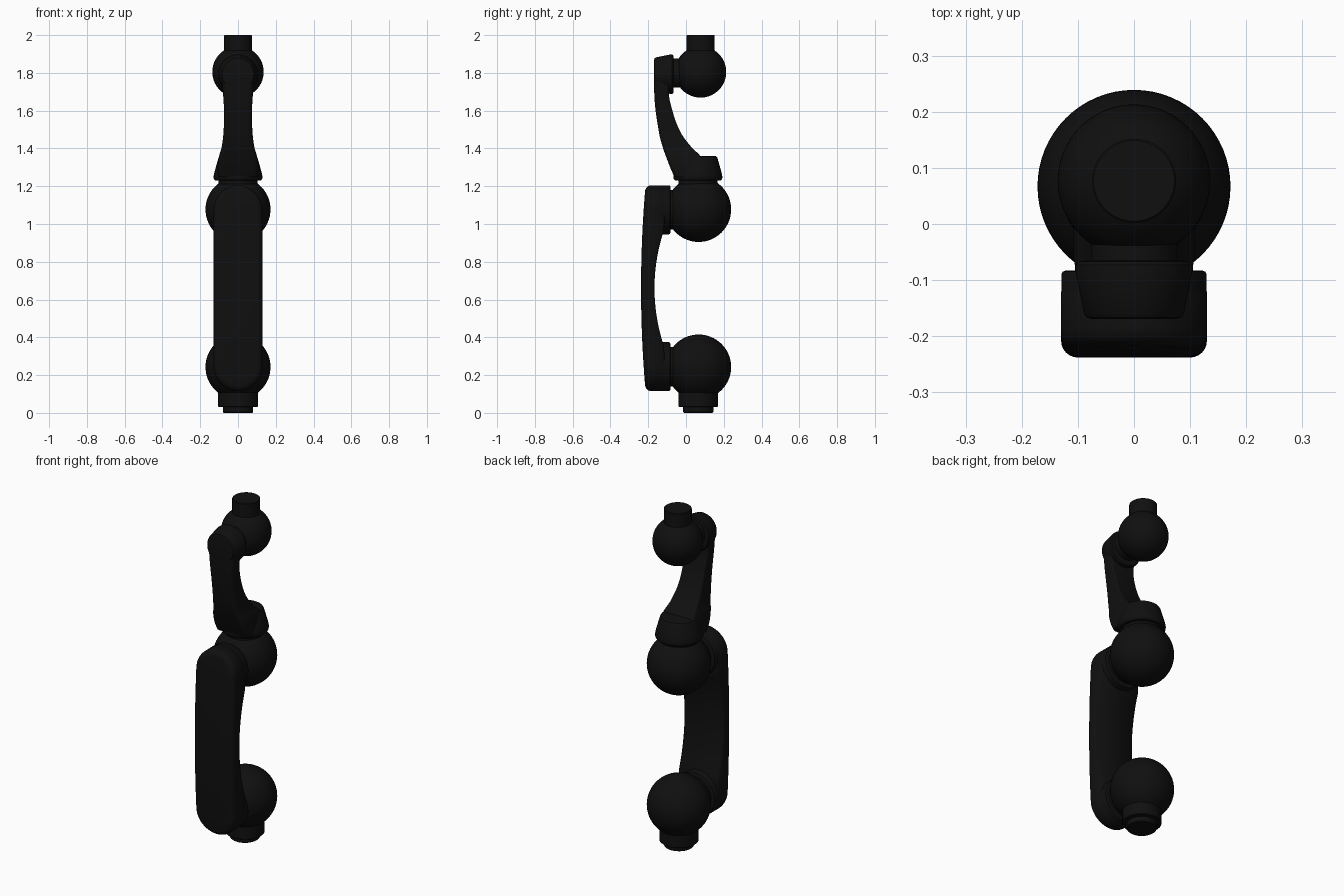
import bpy, bmesh, math

if "Cube" in bpy.data.objects:
    bpy.data.objects.remove(bpy.data.objects["Cube"])

black = bpy.data.materials.new("black_plastic")
black.diffuse_color = (0.005, 0.005, 0.005, 1)
black.use_nodes = True
black.node_tree.nodes["Principled BSDF"].inputs["Base Color"].default_value = black.diffuse_color


def finish(name, bm, angle=35):
    bmesh.ops.recalc_face_normals(bm, faces=bm.faces)
    me = bpy.data.meshes.new(name)
    bm.to_mesh(me)
    bm.free()
    ob = bpy.data.objects.new(name, me)
    bpy.context.collection.objects.link(ob)
    me.materials.append(black)
    bpy.ops.object.select_all(action='DESELECT')
    ob.select_set(True)
    bpy.context.view_layer.objects.active = ob
    bpy.ops.object.shade_smooth_by_angle(angle=math.radians(angle))
    return ob


def bridge(bm, a, b):
    n = len(a)
    for i in range(n):
        bm.faces.new((a[i], a[(i + 1) % n], b[(i + 1) % n], b[i]))


def lathe(name, profile, origin, axis='Z', n=64):
    """Closed solid turned from (radius, height) pairs about Z or Y."""
    bm = bmesh.new()
    ox, oy, oz = origin
    rings = []
    for r, h in profile:
        ring = []
        for i in range(n):
            a = 2 * math.pi * i / n
            u, v = r * math.cos(a), r * math.sin(a)
            p = (u, v, h) if axis == 'Z' else (u, h, v)
            ring.append(bm.verts.new((ox + p[0], oy + p[1], oz + p[2])))
        rings.append(ring)
    for a, b in zip(rings, rings[1:]):
        bridge(bm, a, b)
    bm.faces.new(rings[0])
    bm.faces.new(rings[-1])
    return finish(name, bm)


def ball(name, y, z, r):
    bm = bmesh.new()
    bmesh.ops.create_uvsphere(bm, u_segments=64, v_segments=32, radius=r)
    bmesh.ops.translate(bm, verts=bm.verts, vec=(0, y, z))
    return finish(name, bm)


# Joint balls
ball("base_joint", 0.067, 0.243, 0.172)
ball("middle_joint", 0.067, 1.077, 0.172)
ball("top_joint", 0.077, 1.805, 0.136)

# Base and top mounting stubs
lathe("base_mount", [(0.075, 0), (0.08, 0.004), (0.08, 0.032), (0.102, 0.032),
                     (0.105, 0.035), (0.105, 0.15)], (0, 0.065, 0))
lathe("top_mount", [(0.075, 1.87), (0.075, 1.997), (0.072, 2.0)], (0, 0.077, 0))

# Lower link: round pads and collars facing the two balls
R, Z0, Z1 = 0.13, 0.245, 1.075
for tag, z in (("bottom", Z0), ("top", Z1)):
    lathe(f"lower_link_pad_{tag}", [(R - .0005, -0.18), (R - .0005, -0.09), (R - .003, -0.085),
                                    (R - .008, -0.083)], (0, 0, z), 'Y')
    lathe(f"lower_link_collar_{tag}", [(0.105, -0.1), (0.105, 0.0)], (0, 0, z), 'Y')


# Lower link: bowed stadium-shaped arm with rounded front rim
def front_y(z):
    return -0.238 + 0.024 * ((z - 0.66) / 0.545) ** 2


def back_y(z):
    return min(-0.115, -0.167 + 0.043 * ((z - 0.66) / 0.285) ** 2)


def half_outline(r):
    pts = []
    for i in range(1, 17):
        a = -math.pi / 2 + math.pi / 2 * (i - 0.5) / 16
        pts.append((r * math.cos(a), Z0 + r * math.sin(a)))
    pts += [(r, Z0 + (Z1 - Z0) * i / 24) for i in range(25)]
    for i in range(1, 17):
        a = math.pi / 2 * (i - 0.5) / 16
        pts.append((r * math.cos(a), Z1 + r * math.sin(a)))
    return pts


bm = bmesh.new()
rings = []
steps = [(0.006, 'b', 0), (0, 'b', 0.006)]
for i in range(7):
    a = math.pi / 2 * i / 6
    steps.append((0.03 * (1 - math.cos(a)), 'f', 0.03 * (1 - math.sin(a))))
for inset, side, off in steps:
    half = half_outline(R - inset)
    loop = half + [(-x, z) for x, z in reversed(half)]
    rings.append([bm.verts.new((x, back_y(z) - off if side == 'b' else front_y(z) + off, z))
                  for x, z in loop])
for a, b in zip(rings, rings[1:]):
    bridge(bm, a, b)
for ring in (rings[0], rings[-1]):
    n = len(ring)
    for i in range(n // 2 - 1):
        bm.faces.new((ring[i], ring[i + 1], ring[n - 2 - i], ring[n - 1 - i]))
finish("lower_link_arm", bm, 50)

# Upper link: flared foot, its collar, head disc and its collar
lathe("upper_link_foot", [(0.104, 1.229), (0.12, 1.23), (0.128, 1.238), (0.13, 1.248), (0.126, 1.27),
                          (0.104, 1.348), (0.099, 1.357), (0.09, 1.361)], (0, 0.063, 0))
lathe("upper_link_foot_collar", [(0.104, 1.17), (0.104, 1.24)], (0, 0.063, 0))
lathe("upper_link_head", [(0.075, -0.169), (0.084, -0.167), (0.089, -0.16), (0.105, -0.08),
                          (0.104, -0.073), (0.098, -0.067), (0.085, -0.065)], (0, 0, 1.793), 'Y')
lathe("upper_link_head_collar", [(0.077, -0.08), (0.077, 0.0)], (0, 0, 1.8), 'Y')

# Upper link: curved arm lofted through (z, front y, back y, half width)
sections = [(1.25, -0.062, 0.10, 0.105), (1.30, -0.084, 0.09, 0.108), (1.36, -0.107, 0.075, 0.100),
            (1.40, -0.121, 0.035, 0.088), (1.46, -0.138, -0.013, 0.079),
            (1.52, -0.149, -0.045, 0.075), (1.60, -0.161, -0.072, 0.074),
            (1.69, -0.168, -0.091, 0.079), (1.80, -0.169, -0.085, 0.087)]


def catmull(p, q, r, s, t):
    return tuple(0.5 * (2 * b + (c - a) * t + (2 * a - 5 * b + 4 * c - d) * t * t
                        + (3 * b - a - 3 * c + d) * t ** 3) for a, b, c, d in zip(p, q, r, s))


smooth = []
last = len(sections) - 1
for i in range(last):
    quad = [sections[min(max(i + k, 0), last)] for k in (-1, 0, 1, 2)]
    smooth += [catmull(*quad, k / 5) for k in range(5)]
smooth.append(sections[-1])

bm = bmesh.new()
rings = []
for z, yf, yb, w in smooth:
    ring = []
    for sx, yc, sy, rad, start in ((1, yb, -1, 0.012, 0), (-1, yb, -1, 0.012, 90),
                                   (-1, yf, 1, 0.026, 180), (1, yf, 1, 0.026, 270)):
        for k in range(6):
            a = math.radians(start + 18 * k)
            ring.append(bm.verts.new((sx * (w - rad) + rad * math.cos(a),
                                      yc + sy * rad + rad * math.sin(a), z)))
    rings.append(ring)
for a, b in zip(rings, rings[1:]):
    bridge(bm, a, b)
bm.faces.new(rings[0])
bm.faces.new(rings[-1])
finish("upper_link_arm", bm, 50)
